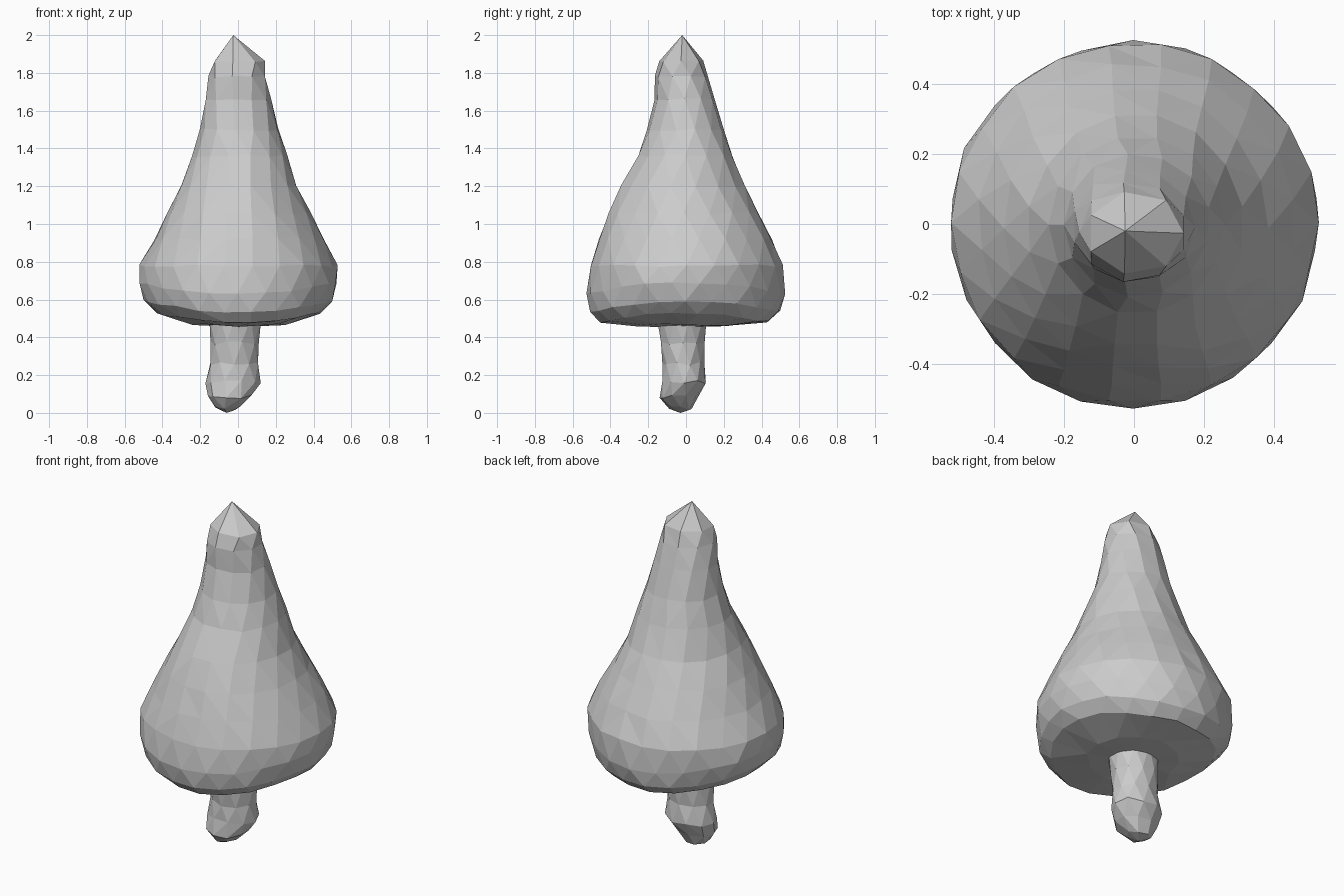
import bpy, bmesh, math, random

random.seed(4)


def loft(name, rings, bottom, top, jitter):
    """Faceted skin over rings of (z, x0, x1, y0, y1, sides, side_lift)."""
    bm = bmesh.new()
    loops = []
    for i, (z, x0, x1, y0, y1, n, lift) in enumerate(rings):
        loop = []
        for k in range(n):
            a = 2 * math.pi * (k + 0.5 * (i % 2)) / n
            r = 1.008 + random.uniform(-jitter, jitter)
            x = (x0 + x1) / 2 + (x1 - x0) / 2 * r * math.cos(a)
            y = (y0 + y1) / 2 + (y1 - y0) / 2 * r * math.sin(a)
            dz = lift * math.cos(a) ** 2 + random.uniform(-jitter, jitter) * 0.5
            loop.append((a, bm.verts.new((x, y, z + dz))))
        loops.append(loop)

    # zip neighbouring rings together by angle, even with different side counts
    for lo, hi in zip(loops, loops[1:]):
        i = j = 0
        n, m = len(lo), len(hi)

        def angle(ring, k):
            return ring[k % len(ring)][0] + 2 * math.pi * (k // len(ring))

        while i < n or j < m:
            a, b = lo[i % n][1], hi[j % m][1]
            if j >= m or (i < n and angle(lo, i + 1) <= angle(hi, j + 1)):
                bm.faces.new((a, lo[(i + 1) % n][1], b))
                i += 1
            else:
                bm.faces.new((a, hi[(j + 1) % m][1], b))
                j += 1

    # close both ends with fans
    for loop, point in ((loops[0], bottom), (loops[-1], top)):
        tip = bm.verts.new(point)
        for k in range(len(loop)):
            bm.faces.new((loop[k][1], loop[(k + 1) % len(loop)][1], tip))
    bmesh.ops.recalc_face_normals(bm, faces=bm.faces)
    mesh = bpy.data.meshes.new(name)
    bm.to_mesh(mesh)
    bm.free()
    obj = bpy.data.objects.new(name, mesh)
    bpy.context.collection.objects.link(obj)
    return obj


# Tall pointed crown, with an underside that lifts towards the left and right
loft("crown", [
    (0.46, -0.24, 0.25, -0.24, 0.24, 12, 0.01),
    (0.48, -0.43, 0.43, -0.45, 0.43, 20, 0.05),
    (0.535, -0.495, 0.49, -0.505, 0.495, 22, 0.06),
    (0.63, -0.525, 0.52, -0.518, 0.515, 22, 0.06),
    (0.78, -0.515, 0.52, -0.50, 0.508, 22, 0),
    (0.92, -0.44, 0.455, -0.46, 0.455, 20, 0),
    (1.06, -0.37, 0.38, -0.41, 0.385, 18, 0),
    (1.20, -0.30, 0.31, -0.345, 0.315, 16, 0),
    (1.36, -0.24, 0.26, -0.255, 0.25, 14, 0),
    (1.50, -0.20, 0.215, -0.205, 0.20, 13, 0),
    (1.66, -0.175, 0.175, -0.165, 0.15, 11, 0),
    (1.78, -0.157, 0.15, -0.165, 0.118, 9, 0),
    (1.86, -0.135, 0.142, -0.145, 0.092, 7, 0),
], (0, 0, 0.455), (-0.025, -0.02, 2.0), 0.012)

# Knobbly trunk, thicker at the foot
loft("trunk", [
    (0.025, -0.125, 0.01, -0.09, 0.03, 7, 0),
    (0.085, -0.16, 0.075, -0.14, 0.065, 9, 0),
    (0.165, -0.17, 0.118, -0.128, 0.108, 10, 0),
    (0.26, -0.15, 0.11, -0.122, 0.095, 10, 0),
    (0.37, -0.147, 0.11, -0.137, 0.105, 10, 0),
    (0.50, -0.157, 0.13, -0.155, 0.11, 10, 0),
], (-0.06, -0.03, 0.0), (-0.01, -0.02, 0.52), 0.02)
